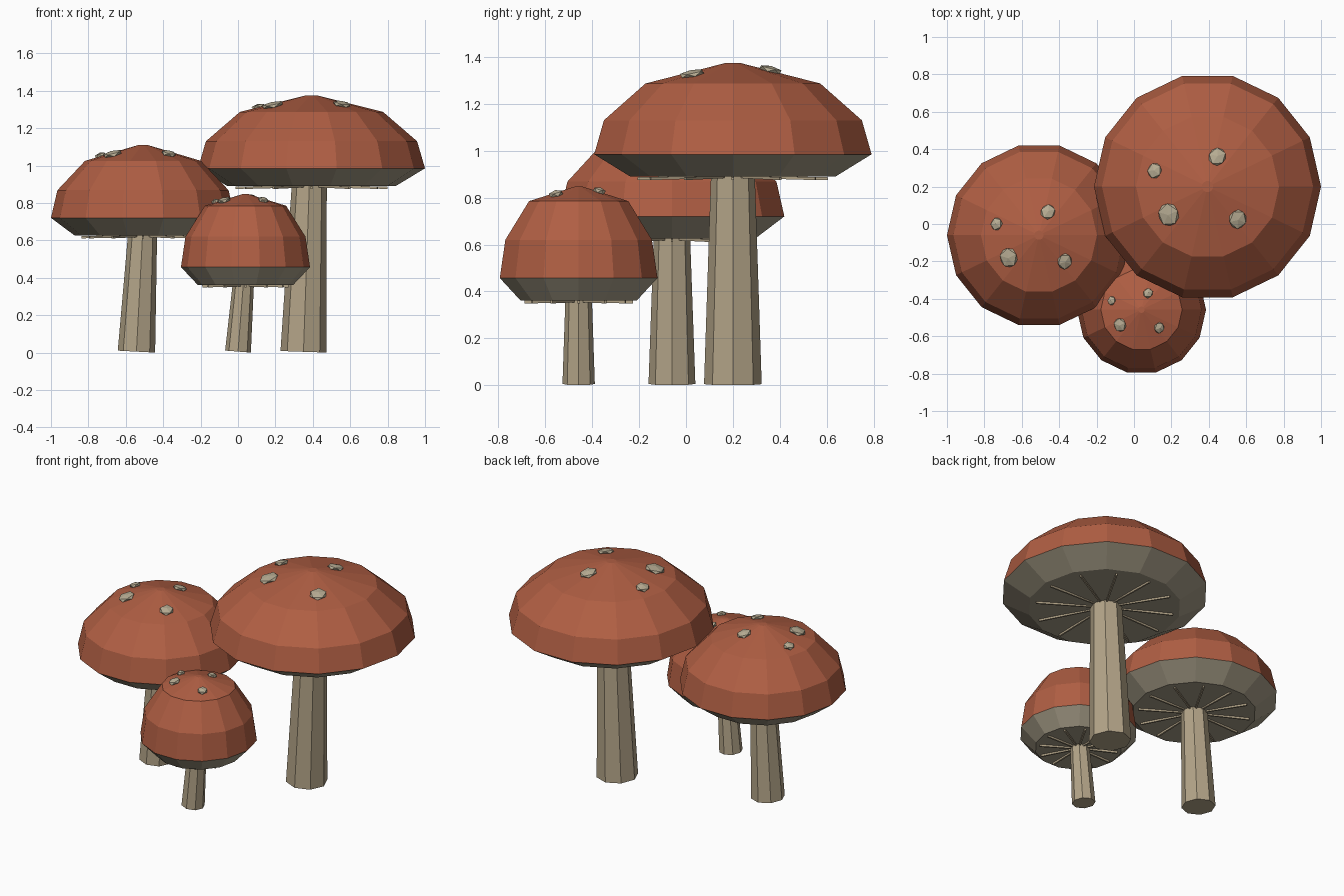
import bpy, bmesh, math
from mathutils import Matrix, Vector

cube = bpy.data.objects.get("Cube")
if cube:
    bpy.data.objects.remove(cube, do_unlink=True)


def material(name, r, g, b):
    m = bpy.data.materials.new(name)
    m.use_nodes = True
    m.diffuse_color = (r, g, b, 1)
    bsdf = m.node_tree.nodes["Principled BSDF"]
    bsdf.inputs["Base Color"].default_value = (r, g, b, 1)
    bsdf.inputs["Roughness"].default_value = 0.9
    return m


RED = material("cap_red", 0.43, 0.112, 0.056)
STEM = material("stem_tan", 0.45, 0.37, 0.245)
UNDER = material("underside_grey", 0.37, 0.325, 0.235)
SPOT = material("spot_cream", 0.47, 0.41, 0.29)


def finish(bm, name, mats, matrix=None):
    bmesh.ops.recalc_face_normals(bm, faces=bm.faces)
    mesh = bpy.data.meshes.new(name)
    bm.to_mesh(mesh)
    bm.free()
    for m in mats:
        mesh.materials.append(m)
    obj = bpy.data.objects.new(name, mesh)
    obj.matrix_world = matrix or Matrix()
    bpy.context.collection.objects.link(obj)
    return obj


def lathe(profile, sides):
    """Closed solid from (radius, height) rings, bottom to top."""
    bm = bmesh.new()
    rings = []
    for r, z in profile:
        rings.append([bm.verts.new((r * math.cos(math.tau * i / sides),
                                    r * math.sin(math.tau * i / sides), z))
                      for i in range(sides)])
    for low, high in zip(rings, rings[1:]):
        for i in range(sides):
            j = (i + 1) % sides
            bm.faces.new((low[i], low[j], high[j], high[i]))
    bm.faces.new(rings[0][::-1])
    bm.faces.new(rings[-1])
    return bm


def mushroom(size, x, y, radius, rim, heights, foot_x, foot_r, neck_r, tilt, spots):
    under = rim - 0.095
    shoulder, crown, top = heights

    # Cap: red dome, grey below the rim
    bm = lathe([(radius * 0.74, under), (radius, rim), (radius * 0.93, shoulder),
                (radius * 0.63, crown), (radius * 0.05, top)], 14)
    for f in bm.faces:
        f.material_index = int(f.calc_center_median().z < rim)
    finish(bm, size + "_cap", [RED, UNDER], Matrix.Translation((x, y, 0)))

    # Stem: tapered octagon leaning slightly to the side
    a = math.radians(tilt)
    bm = lathe([(foot_r, 0), (neck_r, under + 0.02)], 8)
    finish(bm, size + "_stem", [STEM],
           Matrix.Translation((foot_x, y, foot_r * math.sin(a))) @ Matrix.Rotation(a, 4, 'Y'))

    # Gills: thin radial bars, drooping toward the rim
    bm = bmesh.new()
    inner, outer = radius * 0.13, radius * 0.67
    for i in range(12):
        m = (Matrix.Rotation(math.tau * i / 12, 4, 'Z')
             @ Matrix.Translation(((inner + outer) / 2, 0, -0.005))
             @ Matrix.Rotation(0.025, 4, 'Y')
             @ Matrix.Diagonal((outer - inner, 0.01, 0.012, 1)))
        bmesh.ops.create_cube(bm, size=1, matrix=m)
    finish(bm, size + "_gills", [STEM], Matrix.Translation((x, y, under)))

    # Spots: flattened faceted pebbles lying on the crown slope
    slope = (top - crown) / (radius * 0.58)
    for n, (sx, sy, r) in enumerate(spots):
        out = Vector((sx - x, sy - y, 0))
        z = top - slope * (out.length - radius * 0.05)
        normal = out.normalized() * slope + Vector((0, 0, 1))
        bm = bmesh.new()
        bmesh.ops.create_icosphere(bm, subdivisions=1, radius=1)
        finish(bm, f"{size}_spot_{n + 1}", [SPOT],
               Matrix.Translation((sx, sy, z + 0.006))
               @ normal.to_track_quat('Z', 'Y').to_matrix().to_4x4()
               @ Matrix.Rotation(n * 1.3, 4, 'Z')
               @ Matrix.Diagonal((r * 1.1, r, 0.016, 1)))


mushroom("large", 0.393, 0.2, 0.607, 0.985, (1.13, 1.287, 1.375),
         0.35, 0.123, 0.093, 2,
         [(0.11, 0.285, 0.042), (0.445, 0.36, 0.05),
          (0.185, 0.05, 0.062), (0.555, 0.025, 0.052)])
mushroom("medium", -0.508, -0.06, 0.492, 0.72, (0.868, 1.025, 1.11),
         -0.543, 0.1, 0.077, 3,
         [(-0.735, 0, 0.034), (-0.46, 0.065, 0.042),
          (-0.67, -0.18, 0.053), (-0.37, -0.2, 0.043)])
mushroom("small", 0.04, -0.458, 0.345, 0.457, (0.62, 0.785, 0.847),
         0.0, 0.069, 0.056, 4.5,
         [(-0.12, -0.41, 0.024), (0.075, -0.37, 0.028),
          (-0.075, -0.54, 0.037), (0.135, -0.555, 0.03)])
